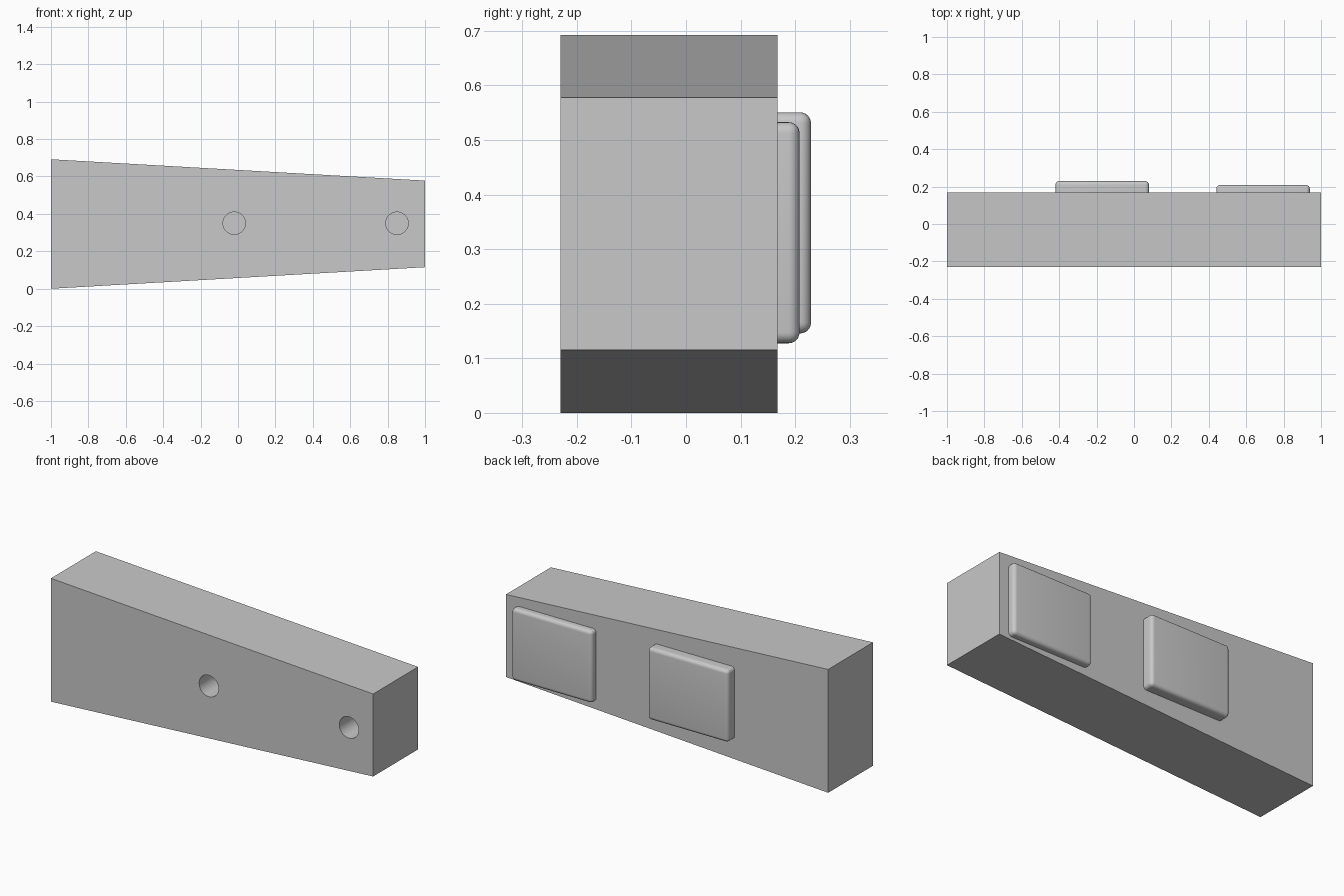
import bpy, bmesh, math

if "Cube" in bpy.data.objects:
    bpy.data.objects.remove(bpy.data.objects["Cube"], do_unlink=True)

FRONT, BACK = -0.23, 0.168

grey = bpy.data.materials.new("plain_grey")
grey.use_nodes = True
colour = (0.58, 0.58, 0.58, 1)
grey.diffuse_color = colour
grey.node_tree.nodes["Principled BSDF"].inputs["Base Color"].default_value = colour


def activate(obj):
    bpy.ops.object.select_all(action='DESELECT')
    obj.select_set(True)
    bpy.context.view_layer.objects.active = obj


def apply_modifier(obj, mod):
    activate(obj)
    bpy.ops.object.modifier_apply(modifier=mod.name)


def smooth(obj):
    activate(obj)
    bpy.ops.object.shade_smooth_by_angle(angle=math.radians(30))


# Tapered body: side profile extruded front to back
bm = bmesh.new()
profile = [(-1, 0), (1, 0.115), (1, 0.578), (-1, 0.692)]
face = bm.faces.new([bm.verts.new((x, FRONT, z)) for x, z in profile])
extruded = bmesh.ops.extrude_face_region(bm, geom=[face])["geom"]
bmesh.ops.translate(bm, vec=(0, BACK - FRONT, 0),
                    verts=[v for v in extruded if isinstance(v, bmesh.types.BMVert)])
bmesh.ops.recalc_face_normals(bm, faces=bm.faces)
mesh = bpy.data.meshes.new("tapered_body")
bm.to_mesh(mesh)
bm.free()
body = bpy.data.objects.new("tapered_body", mesh)
bpy.context.collection.objects.link(body)
mesh.materials.append(grey)

# Round blind holes in the front face
HOLE_DEPTH = 0.3
for x in (-0.02, 0.85):
    bpy.ops.mesh.primitive_cylinder_add(vertices=48, radius=0.06, depth=2 * HOLE_DEPTH,
                                        location=(x, FRONT, 0.35),
                                        rotation=(math.pi / 2, 0, 0))
    cutter = bpy.context.object
    cutter.name = "hole_cutter"
    cutter.hide_render = True
    cutter.data.materials.append(grey)
    cut = body.modifiers.new("hole", 'BOOLEAN')
    cut.operation = 'DIFFERENCE'
    cut.solver = 'EXACT'
    cut.object = cutter
    apply_modifier(body, cut)
    bpy.data.objects.remove(cutter, do_unlink=True)
smooth(body)


# Rounded pads on the back, sunk slightly into the body
def pad(name, x, z, height):
    sunk = 0.05
    bpy.ops.mesh.primitive_cube_add(size=1, location=(x, BACK + (height - sunk) / 2, z))
    obj = bpy.context.object
    obj.name = name
    obj.scale = (0.5, height + sunk, 0.405)
    bpy.ops.object.transform_apply(location=False, rotation=False, scale=True)
    bevel = obj.modifiers.new("round", 'BEVEL')
    bevel.width = 0.02
    bevel.segments = 6
    apply_modifier(obj, bevel)
    obj.data.materials.append(grey)
    smooth(obj)


pad("middle_pad", -0.17, 0.348, 0.061)
pad("end_pad", 0.69, 0.33, 0.04)
